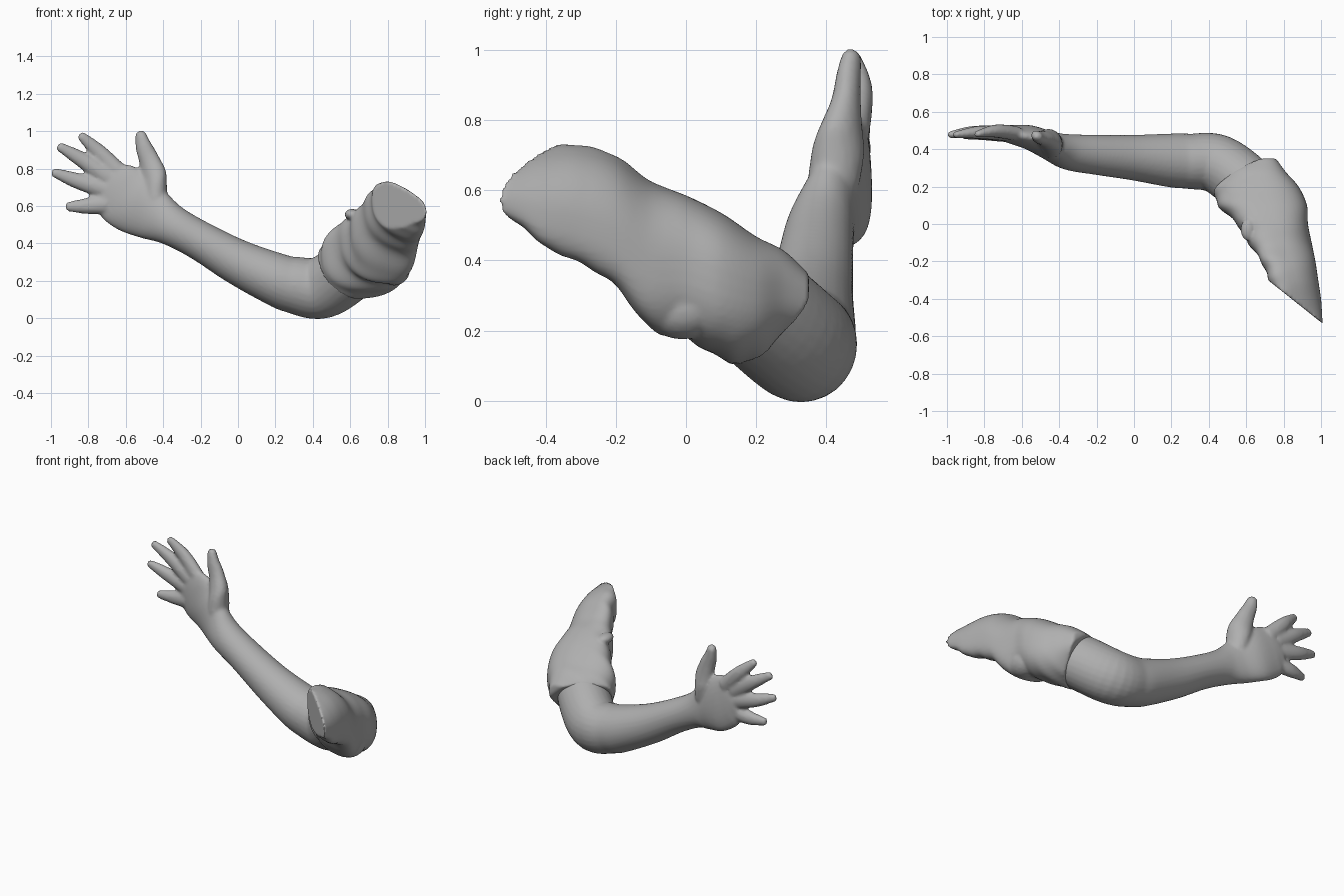
import bpy, bmesh, math
from mathutils import Vector, Matrix

old = bpy.data.objects.get("Cube")
if old:
    bpy.data.objects.remove(old, do_unlink=True)

grey = bpy.data.materials.new("plain grey")
grey.use_nodes = True
colour = (0.43, 0.43, 0.43, 1)
grey.diffuse_color = colour
grey.node_tree.nodes["Principled BSDF"].inputs["Base Color"].default_value = colour


def smooth_stations(stations, steps=6):
    """Catmull-Rom interpolation of a list of equal-length stations."""
    pts = [Vector(s) for s in stations]
    out = []
    for i in range(len(pts) - 1):
        a, b, c, d = pts[max(i - 1, 0)], pts[i], pts[i + 1], pts[min(i + 2, len(pts) - 1)]
        for k in range(steps):
            t = k / steps
            out.append(b + (c - a) * (t / 2) + (a * 2 - b * 5 + c * 4 - d) * (t * t / 2)
                       + (b * 3 - a - c * 3 + d) * (t ** 3 / 2))
    return out + [pts[-1]]


def skin(bm, rings):
    """Join rings of points into a closed tube."""
    rings = [[bm.verts.new(p) for p in ring] for ring in rings]
    for r, s in zip(rings, rings[1:]):
        for k in range(len(r)):
            n = (k + 1) % len(r)
            bm.faces.new((r[k], r[n], s[n], s[k]))
    bm.faces.new(rings[0])
    bm.faces.new(rings[-1])


def limb(bm, stations, sides=28):
    """Elliptical tube through (x, y, z, up radius, side radius), rounded at its end."""
    path = smooth_stations(stations)
    rings = []
    for i, p in enumerate(path):
        t = (path[min(i + 1, len(path) - 1)].to_3d() - path[max(i - 1, 0)].to_3d()).normalized()
        side = t.cross(Vector((0, 0, 1))).normalized()
        up = side.cross(t)
        rings.append([p.to_3d() + side * (math.cos(a) * p[4]) + up * (math.sin(a) * p[3])
                      for a in (math.tau * k / sides for k in range(sides))])
    middle = path[-1].to_3d()
    rings.append([middle + (q - middle) * 0.55 + t * path[-1][4] * 0.6 for q in rings[-1]])
    skin(bm, rings)


def cut(bm, point, normal):
    """Slice away everything on the side the normal points to, and close the hole."""
    res = bmesh.ops.bisect_plane(bm, geom=bm.verts[:] + bm.edges[:] + bm.faces[:],
                                 plane_co=point, plane_no=normal, clear_outer=True)
    rim = [e for e in res["geom_cut"] if isinstance(e, bmesh.types.BMEdge)]
    bmesh.ops.edgeloop_fill(bm, edges=rim)


def lump(bm, centre, size):
    bmesh.ops.create_icosphere(bm, subdivisions=3, radius=1,
                               matrix=Matrix.LocRotScale(Vector(centre), None, Vector(size)))


def finish(bm, name, voxel, passes):
    """Fuse the overlapping volumes into one smooth skin."""
    bmesh.ops.recalc_face_normals(bm, faces=bm.faces)
    mesh = bpy.data.meshes.new(name)
    bm.to_mesh(mesh)
    bm.free()
    mesh.materials.append(grey)
    mesh.shade_smooth()
    obj = bpy.data.objects.new(name, mesh)
    bpy.context.collection.objects.link(obj)
    fuse = obj.modifiers.new("fuse", "REMESH")
    fuse.mode = "VOXEL"
    fuse.voxel_size = voxel
    fuse.use_smooth_shade = True
    soften = obj.modifiers.new("soften", "SMOOTH")
    soften.factor = 0.5
    soften.iterations = passes


# Upper arm inside the sleeve, elbow, forearm, wrist and palm
bm = bmesh.new()
limb(bm, [(.72, .07, .35, .15, .15), (.61, .2, .265, .165, .16), (.45, .32, .165, .167, .158),
          (.3, .335, .178, .152, .148), (.2, .34, .21, .141, .144), (0, .355, .3, .121, .122),
          (-.2, .37, .413, .105, .107), (-.35, .385, .495, .11, .096),
          (-.45, .418, .552, .141, .077), (-.55, .46, .613, .168, .066),
          (-.64, .477, .672, .164, .051), (-.7, .484, .703, .135, .04)])

# Thumb with its fleshy base
limb(bm, [(-.44, .42, .62, .075, .065), (-.447, .44, .75, .076, .058), (-.473, .455, .84, .058, .043),
          (-.505, .463, .92, .045, .035), (-.522, .472, .985, .031, .026)], sides=16)

# Four fingers: root, middle and tip
fingers = [((-.63, .484, .77), (-.74, .497, .885), (-.84, .48, .977)),
           ((-.69, .484, .75), (-.83, .49, .845), (-.955, .477, .918)),
           ((-.71, .484, .69), (-.86, .49, .735), (-.985, .477, .78)),
           ((-.7, .478, .61), (-.81, .483, .6), (-.912, .47, .597))]
for root, middle, tip in fingers:
    limb(bm, [(*root, .052, .04), (*middle, .043, .035), (*tip, .025, .018)], sides=16)
finish(bm, "arm_and_hand", 0.011, 3)

# Sleeve: squarish sections given as (y, inner x, outer x, bottom, top, slant)
bm = bmesh.new()
sections = [(.35, .58, .76, .21, .36, -.1), (.28, .48, .81, .17, .425, -.1),
            (.2, .42, .88, .11, .465, -.1), (.1, .45, .925, .12, .535, -.05),
            (0, .55, .93, .18, .585, .05), (-.1, .61, .95, .21, .62, .2),
            (-.2, .68, .97, .34, .685, .35), (-.3, .72, .985, .41, .71, .45),
            (-.4, .75, 1, .46, .705, .5), (-.47, .79, 1.005, .52, .69, .5),
            (-.56, .84, 1.01, .57, .68, .5)]
rings = []
for i, (y, inner, outer, low, high, slant) in enumerate(smooth_stations(sections, 8)):
    ring = []
    for k in range(48):
        a = math.tau * k / 48
        c, s = math.cos(a), math.sin(a)
        # creases gather on the inner side and underneath
        fold = 1 + 0.03 * max(0, 0.4 - 0.6 * c - 0.4 * s) * math.sin(i * 0.8 + 3 * s)
        x = math.copysign(abs(c) ** 0.8, c) * (outer - inner) / 2 * fold
        z = math.copysign(abs(s) ** 0.8, s) * (high - low) / 2 * fold
        ring.append(Vector(((inner + outer) / 2 + x, y, (low + high) / 2 + z - slant * x)))
    rings.append(ring)
skin(bm, rings)

# Cuff opening and oblique shoulder end
cut(bm, (.57, .215, .26), (-.45, .7, -.5))
cut(bm, (.88, -.43, .6), (-.62, -.78, 0))

# Bunched cloth on top and at the lower outer corner
lump(bm, (.61, -.03, .555), (.04, .06, .03))
lump(bm, (.835, -.01, .26), (.085, .11, .085))
finish(bm, "sleeve", 0.009, 3)
